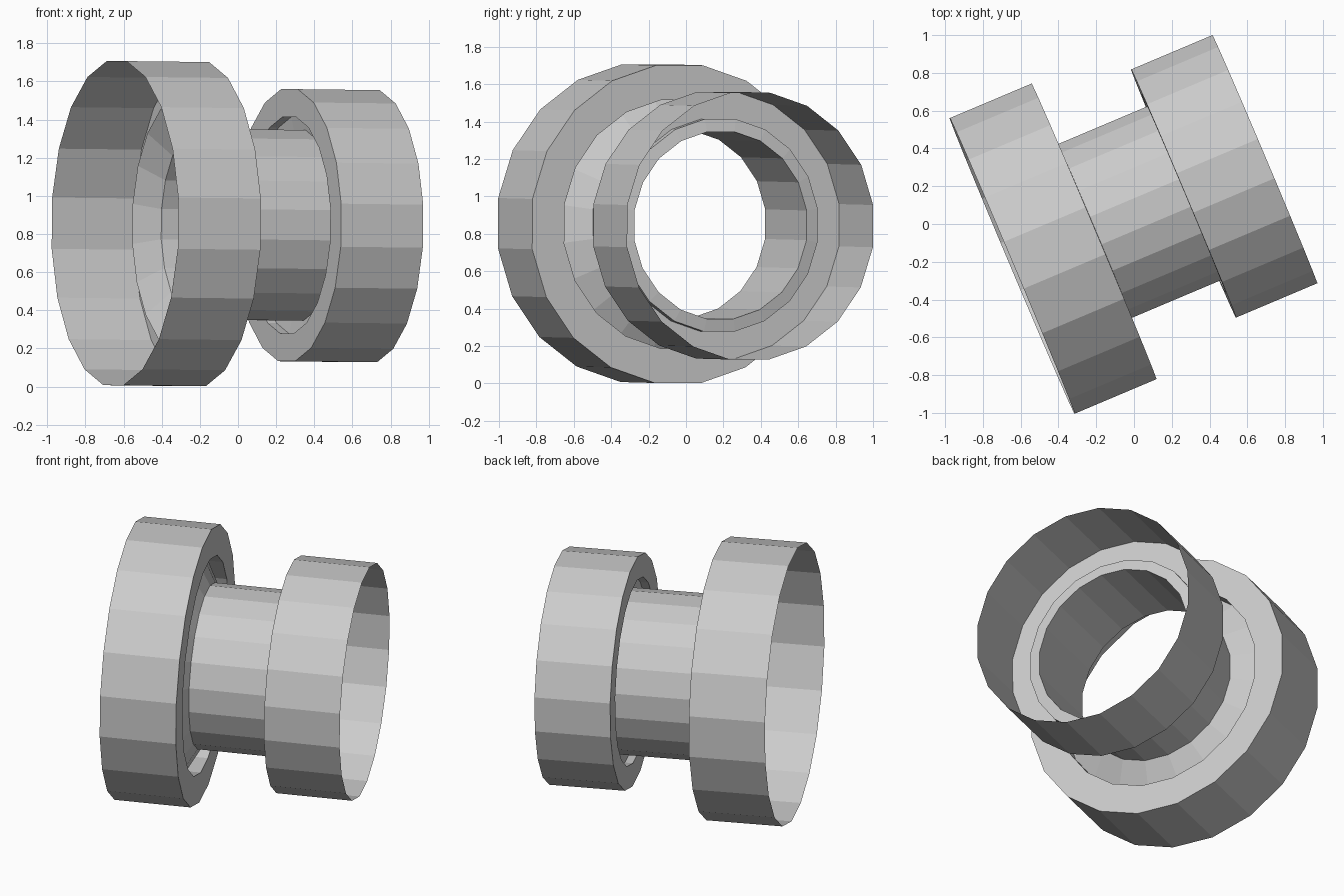
import bpy, bmesh
from math import cos, sin, pi, radians
from mathutils import Vector

if "Cube" in bpy.data.objects:
    bpy.data.objects.remove(bpy.data.objects["Cube"])

SIDES = 20
YAW = radians(22.9)
AXIS = Vector((cos(YAW), sin(YAW), -0.011)).normalized()
SIDE = Vector((sin(YAW), -cos(YAW), 0))
UP = SIDE.cross(AXIS).normalized()
if UP.z < 0:
    UP = -UP
START = Vector((-0.645, -0.222, 0.857))   # centre of the large open rim


def lathe(name, profile):
    """Spin (distance along axis, radius) points into a thin faceted shell."""
    bm = bmesh.new()
    rings = []
    for dist, rad in profile:
        ring = []
        for i in range(SIDES):
            a = 2 * pi * (i + 0.5) / SIDES
            ring.append(bm.verts.new(START + AXIS * dist + SIDE * rad * cos(a) + UP * rad * sin(a)))
        rings.append(ring)
    for r0, r1 in zip(rings, rings[1:]):
        for i in range(SIDES):
            j = (i + 1) % SIDES
            bm.faces.new((r0[i], r0[j], r1[j], r1[i]))
    bmesh.ops.recalc_face_normals(bm, faces=bm.faces)
    mesh = bpy.data.meshes.new(name)
    bm.to_mesh(mesh)
    bm.free()
    obj = bpy.data.objects.new(name, mesh)
    bpy.context.collection.objects.link(obj)
    return obj


# Large cup: wall, annular face, groove and funnel to the neck
lathe("large_cup", [(0, 0.86), (0.47, 0.86), (0.47, 0.672), (0.38, 0.672), (0.475, 0.506)])

# Neck tube joining both cups
lathe("neck_tube", [(0.475, 0.506), (1.045, 0.506)])

# Small cup: wall, annular face, short groove and washer to the neck
lathe("small_cup", [(1.452, 0.722), (0.985, 0.722), (0.985, 0.575), (1.035, 0.575), (1.045, 0.506)])
